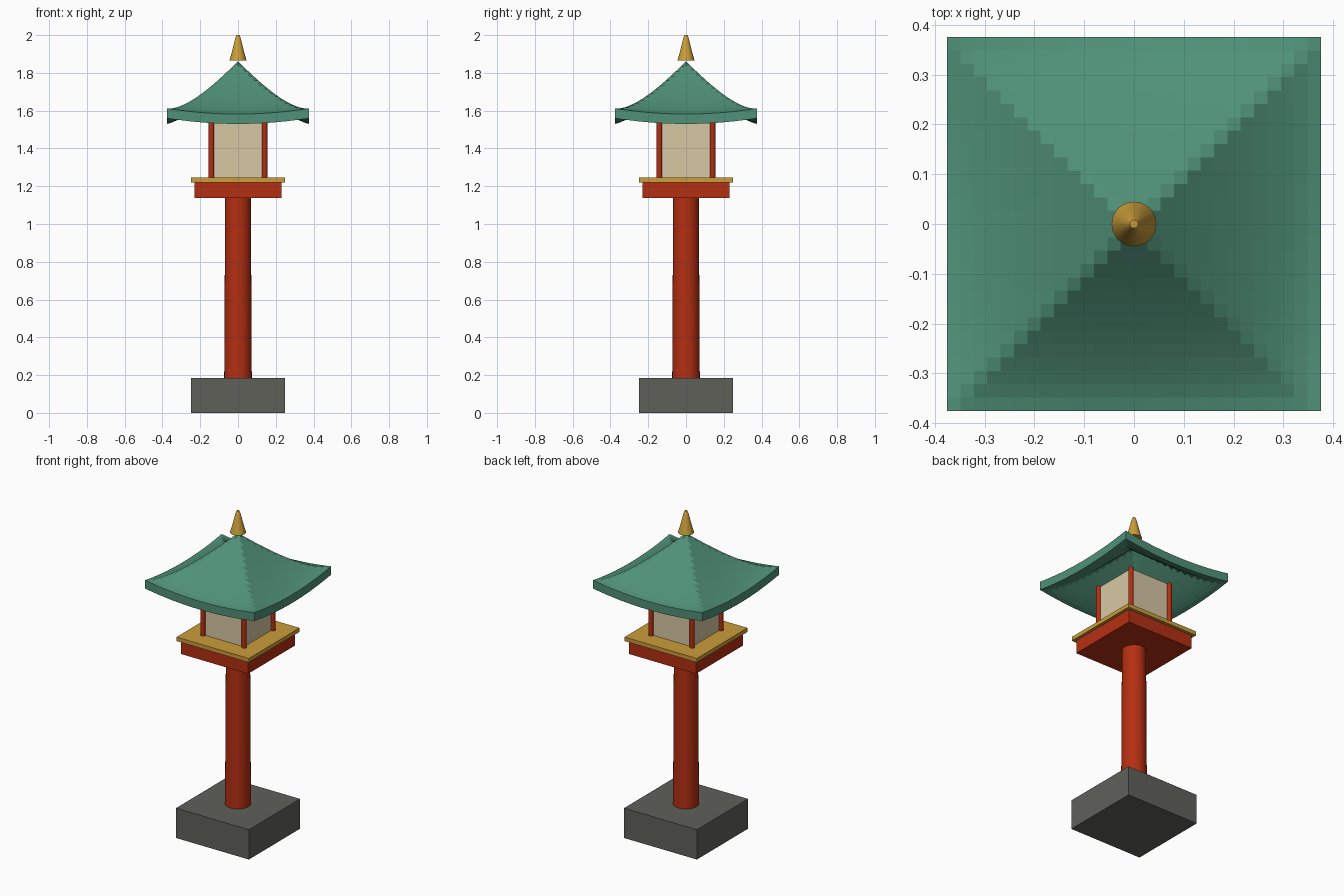
import bpy, bmesh, math

if "Cube" in bpy.data.objects:
    bpy.data.objects.remove(bpy.data.objects["Cube"])


def mat(name, r, g, b):
    m = bpy.data.materials.new(name)
    m.diffuse_color = (r, g, b, 1)
    m.use_nodes = True
    m.node_tree.nodes["Principled BSDF"].inputs["Base Color"].default_value = m.diffuse_color
    return m


STONE = mat("grey stone", 0.115, 0.115, 0.102)
RED = mat("vermilion", 0.46, 0.028, 0.006)
GOLD = mat("gold", 0.60, 0.34, 0.043)
PAPER = mat("paper", 0.69, 0.58, 0.37)
GREEN = mat("green roof", 0.08, 0.285, 0.19)


def finish(bm, name, material, smooth=False):
    bmesh.ops.recalc_face_normals(bm, faces=bm.faces)
    me = bpy.data.meshes.new(name)
    bm.to_mesh(me)
    bm.free()
    ob = bpy.data.objects.new(name, me)
    bpy.context.collection.objects.link(ob)
    me.materials.append(material)
    if smooth:
        bpy.ops.object.select_all(action='DESELECT')
        ob.select_set(True)
        bpy.context.view_layer.objects.active = ob
        bpy.ops.object.shade_smooth_by_angle(angle=math.radians(40))
    return ob


def block(name, half, z0, z1, material):
    bm = bmesh.new()
    bmesh.ops.create_cube(bm, size=1)
    for v in bm.verts:
        v.co = (v.co.x * 2 * half, v.co.y * 2 * half, z0 if v.co.z < 0 else z1)
    return finish(bm, name, material)


def lathe(name, profile, material, sides=32, x=0, y=0):
    bm = bmesh.new()
    rings = [[bm.verts.new((x + r * math.cos(2 * math.pi * i / sides),
                            y + r * math.sin(2 * math.pi * i / sides), z))
              for i in range(sides)] for r, z in profile]
    for a, b in zip(rings, rings[1:]):
        for i in range(sides):
            j = (i + 1) % sides
            bm.faces.new((a[i], a[j], b[j], b[i]))
    bm.faces.new(rings[0])
    bm.faces.new(rings[-1])
    return finish(bm, name, material, True)


# Foot, column and platform
block("stone_base", 0.25, 0, 0.185, STONE)
lathe("column", [(0.073, 0.18), (0.068, 1.145)], RED)
block("platform", 0.23, 1.138, 1.222, RED)
block("platform_trim", 0.248, 1.22, 1.245, GOLD)

# Lantern box with corner posts
block("paper_box", 0.137, 1.24, 1.56, PAPER)
for n, (sx, sy) in enumerate([(-1, -1), (1, -1), (1, 1), (-1, 1)]):
    lathe(f"corner_post_{n + 1}", [(0.0145, 1.24), (0.0145, 1.562)],
          RED, 16, sx * 0.141, sy * 0.141)

# Sweeping square roof: a concave pyramid with lifted corners
HALF, N, THICK = 0.375, 28, 0.052


def roof_z(x, y):
    t = max(abs(x), abs(y)) / HALF
    lift = 0.03 * (x * y / HALF ** 2) ** 2
    return 1.582 + 0.28 * (1 - t) ** 1.35 + lift


bm = bmesh.new()
bmesh.ops.create_grid(bm, x_segments=N, y_segments=N, size=HALF)
for v in bm.verts:
    v.co.z = roof_z(v.co.x, v.co.y)
under = bmesh.ops.extrude_face_region(bm, geom=bm.faces[:], use_keep_orig=True)
for v in under["geom"]:
    if isinstance(v, bmesh.types.BMVert):
        v.co.z -= THICK
finish(bm, "roof", GREEN)

# Finial
lathe("finial", [(0.045, 1.866), (0.030, 1.92), (0.014, 1.985), (0.008, 2.0)], GOLD, 24)
